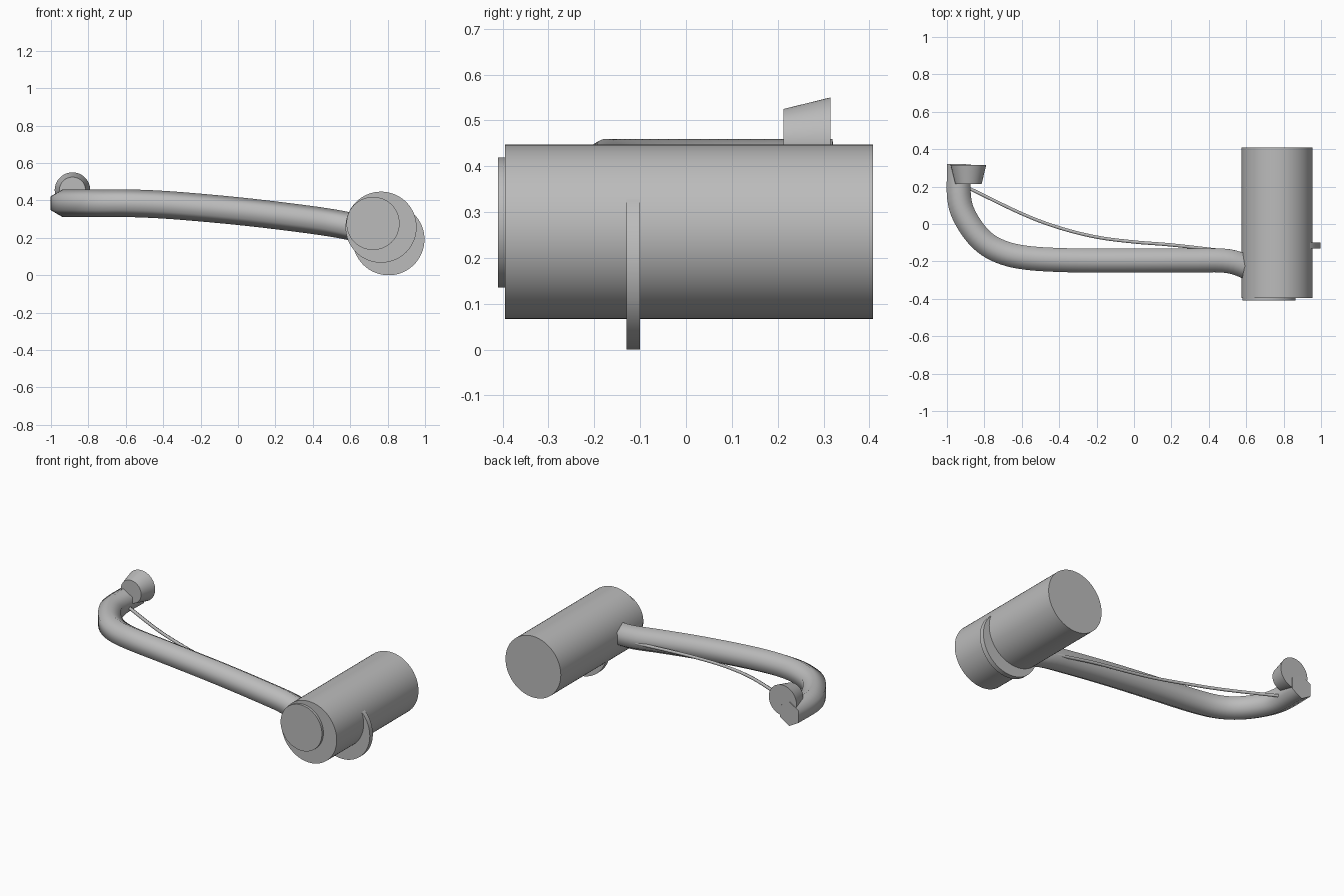
import bpy
import bmesh
import math
from mathutils import Vector, Matrix

if "Cube" in bpy.data.objects:
    bpy.data.objects.remove(bpy.data.objects["Cube"], do_unlink=True)

GREY = (0.5, 0.5, 0.5, 1.0)
grey = bpy.data.materials.new("plain grey")
grey.use_nodes = True
grey.diffuse_color = GREY
grey.node_tree.nodes["Principled BSDF"].inputs["Base Color"].default_value = GREY


def finish(name, bm):
    """Turn a bmesh into a smooth-shaded grey object."""
    bmesh.ops.recalc_face_normals(bm, faces=bm.faces)
    mesh = bpy.data.meshes.new(name)
    bm.to_mesh(mesh)
    bm.free()
    mesh.materials.append(grey)
    obj = bpy.data.objects.new(name, mesh)
    bpy.context.collection.objects.link(obj)
    bpy.ops.object.select_all(action='DESELECT')
    obj.select_set(True)
    bpy.context.view_layer.objects.active = obj
    bpy.ops.object.shade_smooth_by_angle(angle=math.radians(62))
    return obj


def drum(name, x, z, y_front, y_back, r_front, r_back):
    """Round part lying along y, with its own radius at each end."""
    bm = bmesh.new()
    place = Matrix.Translation((x, (y_front + y_back) / 2, z)) @ Matrix.Rotation(math.pi / 2, 4, 'X')
    bmesh.ops.create_cone(bm, cap_ends=True, segments=64, radius1=r_back,
                          radius2=r_front, depth=y_back - y_front, matrix=place)
    return finish(name, bm)


def smooth_path(points, steps):
    """Catmull-Rom curve through the points."""
    p = [Vector(q) for q in points]
    p = [2 * p[0] - p[1]] + p + [2 * p[-1] - p[-2]]
    out = []
    for a, b, c, d in zip(p, p[1:], p[2:], p[3:]):
        for i in range(steps):
            t = i / steps
            out.append(0.5 * (2 * b + (c - a) * t + (2 * a - 5 * b + 4 * c - d) * t ** 2
                              + (3 * b - a - 3 * c + d) * t ** 3))
    return out + [p[-2]]


def tube(name, points, radius, sides=6, steps=5):
    """Sweep an upright polygon along the path and cap both ends."""
    path = smooth_path(points, steps)
    bm = bmesh.new()
    rings = []
    for i, c in enumerate(path):
        along = (path[min(i + 1, len(path) - 1)] - path[max(i - 1, 0)]).normalized()
        side = along.cross(Vector((0, 0, 1))).normalized()
        up = side.cross(along)
        angles = [2 * math.pi * k / sides for k in range(sides)]
        rings.append([bm.verts.new(c + radius * (math.sin(a) * side + math.cos(a) * up))
                      for a in angles])
    for lo, hi in zip(rings, rings[1:]):
        for k in range(sides):
            n = (k + 1) % sides
            bm.faces.new((lo[k], lo[n], hi[n], hi[k]))
    bm.faces.new(rings[0])
    bm.faces.new(rings[-1])
    return finish(name, bm)


# Main drum with its front cap and the thin disc beside it
drum("main_drum", 0.765, 0.257, -0.395, 0.408, 0.19, 0.19)
drum("front_cap", 0.722, 0.277, -0.41, -0.39, 0.142, 0.142)
drum("side_disc", 0.805, 0.192, -0.13, -0.10, 0.192, 0.192)

# Flared cup on the far end of the arm
drum("end_cup", -0.885, 0.455, 0.213, 0.315, 0.07, 0.095)

# Hexagonal bent arm
tube("bent_arm", [(-0.935, 0.32, 0.385), (-0.935, 0.14, 0.385), (-0.9, 0.03, 0.385),
                  (-0.82, -0.08, 0.385), (-0.72, -0.145, 0.385), (-0.58, -0.18, 0.385),
                  (-0.35, -0.194, 0.374), (0, -0.196, 0.343), (0.3, -0.195, 0.308),
                  (0.5, -0.198, 0.28), (0.63, -0.24, 0.255)], 0.074)

# Thin cable spanning the bend
tube("thin_cable", [(-0.89, 0.195, 0.365), (-0.6, 0.055, 0.36), (-0.4, -0.02, 0.355),
                    (-0.2, -0.07, 0.342), (0, -0.096, 0.327), (0.2, -0.112, 0.31),
                    (0.45, -0.14, 0.28)], 0.01)
